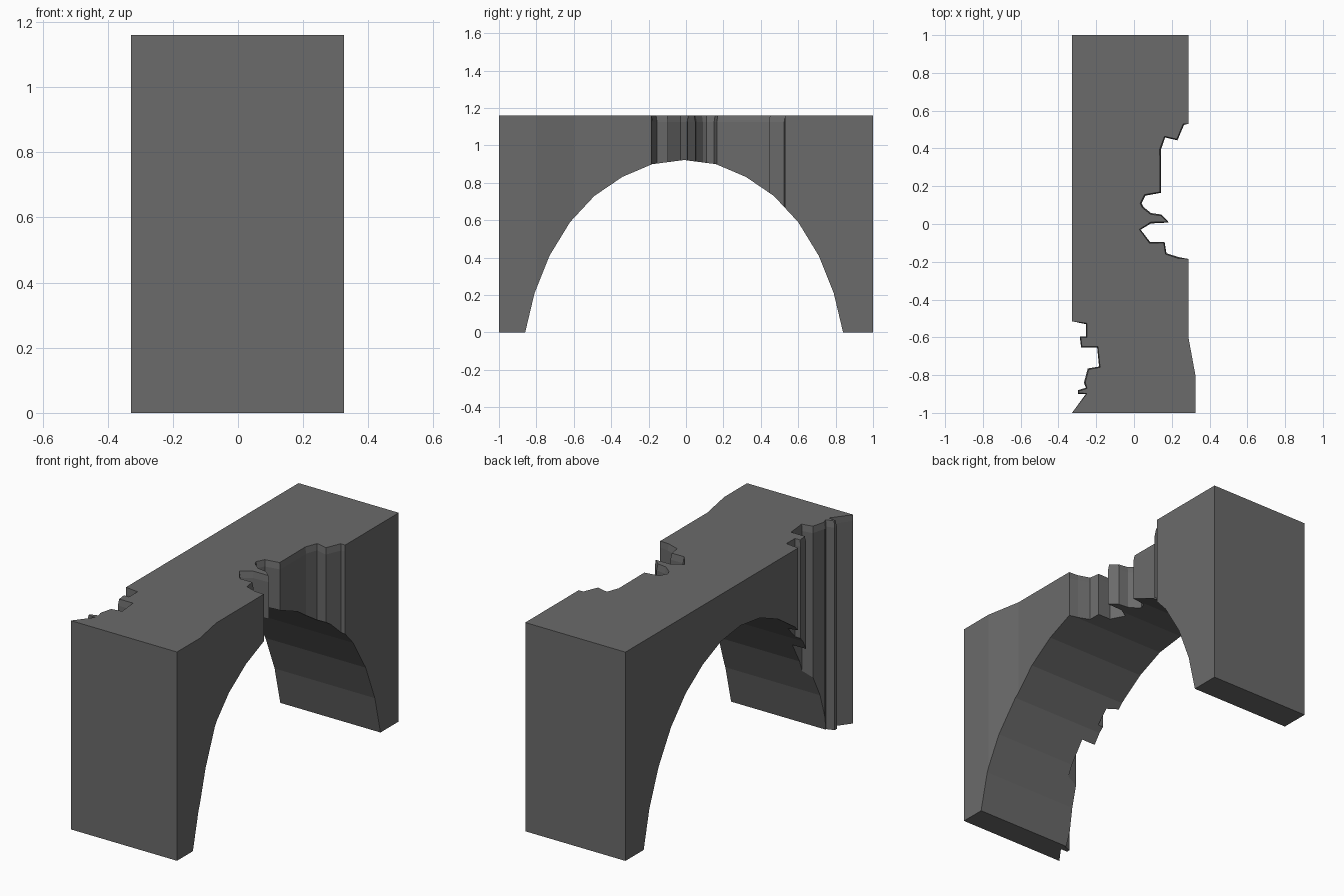
import bpy, bmesh
from mathutils import Vector

if "Cube" in bpy.data.objects:
    bpy.data.objects.remove(bpy.data.objects["Cube"])

H = 1.16
stone = bpy.data.materials.new("dark grey stone")
stone.diffuse_color = (0.145, 0.145, 0.145, 1)
stone.use_nodes = True
stone.node_tree.nodes["Principled BSDF"].inputs["Base Color"].default_value = stone.diffuse_color


def make_object(name, bm):
    bmesh.ops.recalc_face_normals(bm, faces=bm.faces)
    mesh = bpy.data.meshes.new(name)
    bm.to_mesh(mesh)
    bm.free()
    mesh.materials.append(stone)
    obj = bpy.data.objects.new(name, mesh)
    bpy.context.collection.objects.link(obj)
    return obj


def bridge(bm, a, b):
    for i in range(len(a)):
        j = (i + 1) % len(a)
        bm.faces.new((a[i], a[j], b[j], b[i]))


# Broken edges in plan: right side (back to front), left side (front to back)
right_break = [(.265, .525), (.23, .443), (.165, .458), (.143, .395), (.143, .165),
               (.06, .15), (.04, .11), (.05, .09), (.09, .058), (.145, .05),
               (.185, .008), (.09, .003), (.035, -.03), (.085, -.095),
               (.162, -.095), (.172, -.155), (.235, -.175)]
left_break = [(-.255, -.9), (-.297, -.9), (-.297, -.88), (-.255, -.867),
              (-.265, -.84), (-.245, -.765), (-.185, -.755), (-.195, -.655),
              (-.28, -.655), (-.287, -.595), (-.255, -.595), (-.255, -.53)]
outline = ([(-.328, 1), (.288, 1), (.288, .53)] + right_break +
           [(.288, -.185), (.288, -.6), (.325, -.8), (.325, -1), (-.328, -1)] +
           left_break + [(-.328, -.515)])
broken = set(right_break + left_break)

# Top ring: broken points pulled slightly inwards (outline runs clockwise)
top = []
for i, p in enumerate(outline):
    q = Vector(p)
    if p in broken:
        d1 = (q - Vector(outline[i - 1])).normalized()
        d2 = (Vector(outline[(i + 1) % len(outline)]) - q).normalized()
        n = Vector((d1.y + d2.y, -d1.x - d2.x))
        if n.length > .01:
            q += n.normalized() * .007
    top.append(q)

# Arch block
bm = bmesh.new()
rings = [[bm.verts.new((p[0], p[1], z)) for p in pts]
         for pts, z in ((outline, 0), (outline, 1.125), (top, H))]
bridge(bm, rings[0], rings[1])
bridge(bm, rings[1], rings[2])
bm.faces.new(rings[0])
bm.faces.new(rings[2])
arch = make_object("broken_arch", bm)

# Arch opening cutter: faceted half ellipse, mirrored about y = -0.01
half = [(.85, 0), (.80, .21), (.72, .41), (.61, .59), (.48, .73), (.33, .832), (.17, .9)]
profile = ([(-.85, -.2)] + [(-y, z) for y, z in half] + [(0, .922)] +
           half[::-1] + [(.85, -.2)])
bm = bmesh.new()
ends = [[bm.verts.new((x, y - .01, z)) for y, z in profile] for x in (-1, 1)]
bridge(bm, *ends)
for e in ends:
    bm.faces.new(e)
cutter = make_object("opening_cutter", bm)
cutter.hide_render = True

# Cut the opening, then discard the cutter
mod = arch.modifiers.new("opening", 'BOOLEAN')
mod.operation = 'DIFFERENCE'
mod.solver = 'EXACT'
mod.object = cutter
bpy.context.view_layer.objects.active = arch
arch.select_set(True)
bpy.ops.object.modifier_apply(modifier=mod.name)
bpy.data.objects.remove(cutter)
